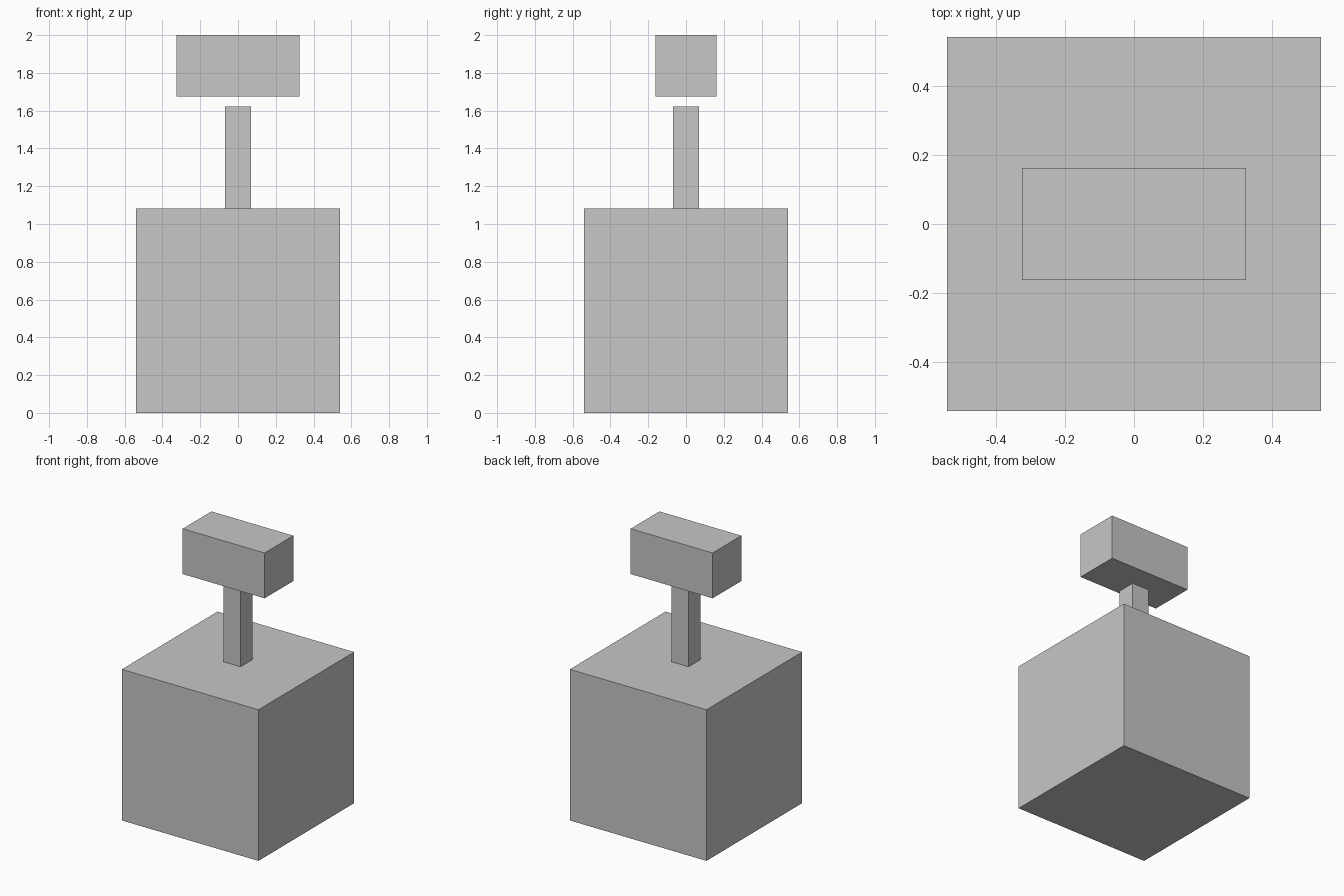
import bpy

if "Cube" in bpy.data.objects:
    bpy.data.objects.remove(bpy.data.objects["Cube"])

U = 2 / 37  # grid unit: the whole model is 37 units tall

grey = bpy.data.materials.new("light_grey")
grey.diffuse_color = (0.57, 0.57, 0.57, 1)
grey.use_nodes = True
grey.node_tree.nodes["Principled BSDF"].inputs["Base Color"].default_value = grey.diffuse_color


def block(name, size, bottom):
    """Box of the given size (in units), centred on the axis, resting at 'bottom'."""
    bpy.ops.mesh.primitive_cube_add(size=1, location=(0, 0, (bottom + size[2] / 2) * U))
    ob = bpy.context.object
    ob.name = name
    ob.scale = [s * U for s in size]
    bpy.ops.object.transform_apply(location=False, rotation=False, scale=True)
    ob.data.materials.append(grey)
    return ob


# Large cube at the bottom
block("base_cube", (20, 20, 20), 0)
# Thin square post standing on the cube
block("post", (2.5, 2.5, 10), 20)
# Wide block floating just above the post
block("top_block", (12, 6, 6), 31)
